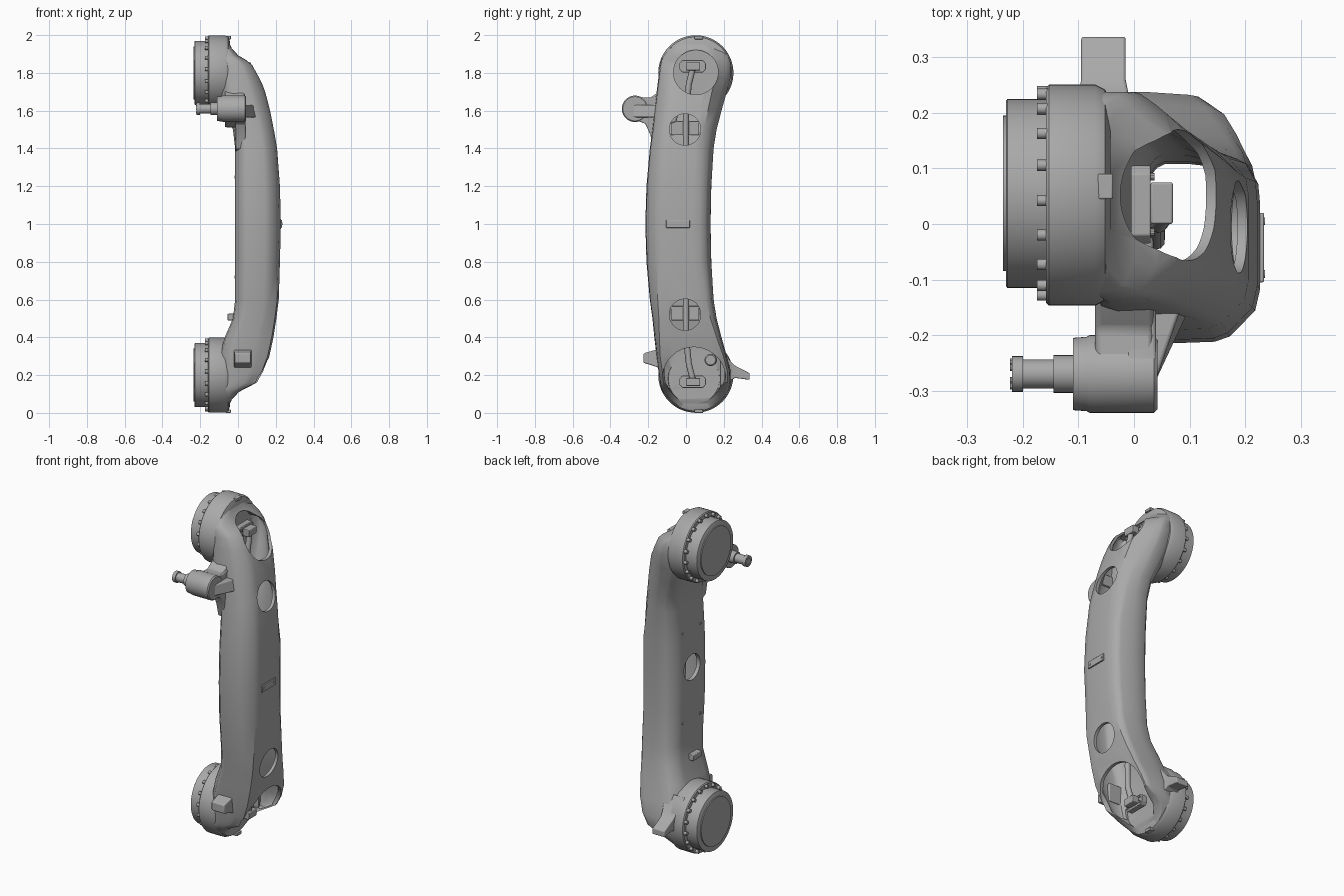
import bpy, bmesh, math
from mathutils import Vector, Matrix

if "Cube" in bpy.data.objects:
    bpy.data.objects.remove(bpy.data.objects["Cube"])

grey = bpy.data.materials.new("cast_grey")
grey.use_nodes = True
grey.diffuse_color = (0.4, 0.4, 0.4, 1)
grey.node_tree.nodes["Principled BSDF"].inputs["Base Color"].default_value = (0.4, 0.4, 0.4, 1)


def finish(bm, name, bevel=0):
    bmesh.ops.recalc_face_normals(bm, faces=bm.faces)
    mesh = bpy.data.meshes.new(name)
    bm.to_mesh(mesh)
    bm.free()
    mesh.materials.append(grey)
    ob = bpy.data.objects.new(name, mesh)
    bpy.context.collection.objects.link(ob)
    if bevel:
        mod = ob.modifiers.new("edges", 'BEVEL')
        mod.width, mod.segments, mod.limit_method = bevel, 3, 'ANGLE'
    smooth(ob)
    return ob


def smooth(ob):
    bpy.ops.object.select_all(action='DESELECT')
    ob.select_set(True)
    bpy.context.view_layer.objects.active = ob
    bpy.ops.object.shade_smooth_by_angle(angle=math.radians(35))


def box(name, lo, hi, bevel=0):
    bm = bmesh.new()
    lo, hi = Vector(lo), Vector(hi)
    bmesh.ops.create_cube(bm, size=1, matrix=Matrix.Translation((lo + hi) / 2) @ Matrix.Diagonal((hi - lo).to_4d()))
    return finish(bm, name, bevel)


def rings(name, loops, bevel=0):
    """Skin a list of equal point loops and cap both ends."""
    bm = bmesh.new()
    rows = [[bm.verts.new(p) for p in loop] for loop in loops]
    n = len(rows[0])
    for a, b in zip(rows, rows[1:]):
        for i in range(n):
            bm.faces.new((a[i], a[(i + 1) % n], b[(i + 1) % n], b[i]))
    bm.faces.new(rows[0])
    bm.faces.new(rows[-1])
    return finish(bm, name, bevel)


def turned(name, y, z, profile, sides=64):
    """Lathe (x, radius) pairs about an axis along x."""
    angles = [math.tau * i / sides for i in range(sides)]
    return rings(name, [[(x, y + r * math.cos(a), z + r * math.sin(a)) for a in angles] for x, r in profile])


def prism(name, outline, x0, x1, bevel=0):
    """Extrude a (y, z) outline along x."""
    return rings(name, [[(x, y, z) for y, z in outline] for x in (x0, x1)], bevel)


def cut(target, cutter):
    mod = target.modifiers.new("cut", 'BOOLEAN')
    mod.operation, mod.solver, mod.object = 'DIFFERENCE', 'EXACT', cutter
    bpy.context.view_layer.objects.active = target
    bpy.ops.object.modifier_apply(modifier=mod.name)
    bpy.data.objects.remove(cutter)


# Distance from mid height: inner x, outer x, centre y, half width
STATIONS = [
    (0.0, -.015, .227, -.043, .173), (.2, -.015, .222, -.038, .172),
    (.4, -.015, .207, -.023, .169), (.5, -.027, .19, -.008, .17),
    (.6, -.07, .17, .01, .178), (.7, -.1, .144, .03, .186),
    (.78, -.1, .113, .046, .192), (.84, -.1, .08, .05, .188),
    (.868, -.1, .045, .05, .182), (.89, -.1, .004, .05, .172),
    (.93, -.1, -.033, .05, .14), (.97, -.1, -.05, .05, .09)]


def section(z, xin, xout, yc, hw):
    """Chamfered slice: the outer face widens to the bottom and narrows to the top."""
    k = min(max((abs(z - 1) - .2) / .5, 0), 1)
    if z < 1:
        front, back, shoulder = .6 + .28 * k, .63 + .26 * k, .9
        xout += .022 * k if z > .14 else 0
    else:
        front, back, shoulder = .6 + .04 * k, .63 - .1 * k, .9 - .22 * k
    ring = [(0, -.68), (.2, -1), (.74, -1 + .07 * (1 - front)), (1, -front),
            (1, back), (shoulder, .3 * back + .7), (.5, 1), (.2, 1), (0, .68)]
    pts = [Vector((xin + (xout - xin) * u, yc + hw * v, z)) for u, v in ring]
    loop = []
    for a, b in zip(pts, pts[1:] + pts[:1]):
        loop += [a.lerp(b, .14), a.lerp(b, .86)]
    return loop


def shell(name, stations):
    low = [section(1 - t, *rest) for t, *rest in reversed(stations)]
    return rings(name, low + [section(1 + t, *rest) for t, *rest in stations[1:]])


# Hollow curved arm with windows
arm = shell("arm_casting", STATIONS)
cavity = shell("cavity", [(t, max(a + .022, -.035), b - .018, y, w - .022)
                          for t, a, b, y, w in STATIONS if t < .88])
cut(arm, cavity)
for z in (.52, 1.5):
    cut(arm, turned("round_hole", -.005, z, [(.1, .083), (.4, .083)]))
cut(arm, turned("inner_hole", -.035, 1.02, [(-.1, .075), (.1, .075)]))
cut(arm, turned("top_window", .052, 1.803, [(-.033, .118), (.4, .118)]))
cut(arm, turned("bottom_window", .042, .18, [(-.033, .135), (.05, .145), (.11, .168), (.4, .168)]))
smooth(arm)

# Joint drums, flanges and bolts at both ends
for label, z in (("bottom", .2), ("top", 1.8)):
    turned(label + "_drum", .052, z, [(-.158, .194), (-.153, .199), (-.07, .199), (-.052, .19), (-.042, .165)])
    turned(label + "_flange", .055, z, [(-.23, .167), (-.228, .17), (-.15, .17)])
    turned(label + "_flange_face", .055, z, [(-.236, .14), (-.22, .14)])
    for i in range(18):
        a = math.tau * (i + .7) / 18
        turned(label + "_bolt", .055 + .184 * math.cos(a), z + .184 * math.sin(a),
               [(-.175, .010), (-.15, .010)], 12)
    # Connector bracket and plug inside the window
    zc = 1.835 if label == "top" else .165
    prism(label + "_connector_plate", [(-.035, zc - .015), (-.02, zc - .032), (.09, zc - .032), (.105, zc - .015),
                                       (.105, zc + .015), (.09, zc + .032), (-.02, zc + .032), (-.035, zc + .015)],
          -.005, .03, .003)
    box(label + "_connector_plug", (.03, 0, zc - .022), (.07, .075, zc + .02), .004)
    for y in (-.015, .085):
        for dz in (-.015, .015):
            turned(label + "_connector_screw", y, zc + dz, [(.025, .007), (.037, .007)], 10)
    zt = 1.99 if label == "top" else .012
    box(label + "_tab", (-.065, .045, zt - .012), (-.038, .09, zt + .006), .003)
turned("cable_port", .13, .28, [(-.05, .032), (.0, .032), (.008, .026)], 32)

# Pivot boss, stepped pin and webs on the front
turned("pivot_boss", -.27, 1.61, [(-.11, .065), (-.085, .067), (-.08, .07), (.036, .07), (.042, .064)], 48)
turned("pivot_pin", -.27, 1.61, [(-.22, .02), (-.22, .032), (-.2, .032), (-.2, .026), (-.145, .026),
                                (-.145, .034), (-.1, .034)], 32)
for i in range(6):
    a = math.tau * i / 6
    turned("pin_screw", -.27 + .022 * math.cos(a), 1.61 + .022 * math.sin(a), [(-.223, .006), (-.21, .006)], 10)
prism("pivot_web", [(-.3, 1.66), (-.25, 1.676), (-.2, 1.664), (-.16, 1.675), (-.1, 1.70), (-.1, 1.36), (-.172, 1.4),
                    (-.188, 1.47), (-.215, 1.53), (-.26, 1.548)], -.012, .04, .006)
prism("pivot_root", [(-.27, 1.672), (-.19, 1.668), (-.13, 1.71), (-.02, 1.71), (-.05, 1.54), (-.15, 1.51),
                     (-.215, 1.545), (-.26, 1.552)], -.07, .035, .01)
rings("pivot_rib", [[(-.02, -.26, z), (.04, -.28, z), (.1 + d, -.13, z), (-.02, -.13, z)]
                    for z, d in ((1.565, .012), (1.63, -.01))], .006)

# Lower front and back lugs
rings("front_lug", [[(.025 + w * i, y, z) for i, z in ((-1, a), (1, a), (1, b), (-1, b))]
                    for y, w, a, b in ((-.225, .042, .265, .315), (-.19, .044, .255, .325), (-.12, .048, .23, .345))],
      .006)
rings("back_lug", [[(-.055 + w * i, y, z) for i, z in ((-1, a), (1, a), (1, b), (-1, b))]
                   for y, w, a, b in ((.337, .04, .175, .21), (.26, .04, .185, .25),
                                      (.235, .045, .17, .275), (.18, .065, .12, .36))], .005)

# Name plate blank with two rivets on the outer face
box("outer_plate", (.218, -.105, .98), (.234, .02, 1.022), .003)
for y in (-.09, .005):
    turned("plate_rivet", y, 1.001, [(.23, .007), (.236, .007)], 12)

# Clip and small screws on the inner face
box("inner_clip", (-.055, -.07, .49), (-.01, .01, .525), .004)
for y in (-.11, .05):
    for z in (.72, 1.25):
        turned("inner_screw", y, z, [(-.019, .008), (-.01, .008)], 12)

# Cable run and clamp plates inside the arm
curve = bpy.data.curves.new("cable", 'CURVE')
curve.dimensions, curve.bevel_depth, curve.bevel_resolution = '3D', .016, 3
spline = curve.splines.new('POLY')
path = [(.05, .035, .18), (.055, .015, .26), (.045, 0, .4), (.04, 0, .6), (.04, -.03, 1),
        (.04, 0, 1.4), (.045, 0, 1.6), (.055, .015, 1.74), (.05, .035, 1.82)]
spline.points.add(len(path) - 1)
for point, co in zip(spline.points, path):
    point.co = (*co, 1)
cable = bpy.data.objects.new("cable", curve)
curve.materials.append(grey)
bpy.context.collection.objects.link(cable)
for z in (.52, 1.5):
    box("cable_clamp", (0, -.08, z - .03), (.03, .07, z + .045), .004)
    for y in (-.045, .035):
        turned("clamp_screw", y, z, [(.025, .008), (.036, .008)], 10)
